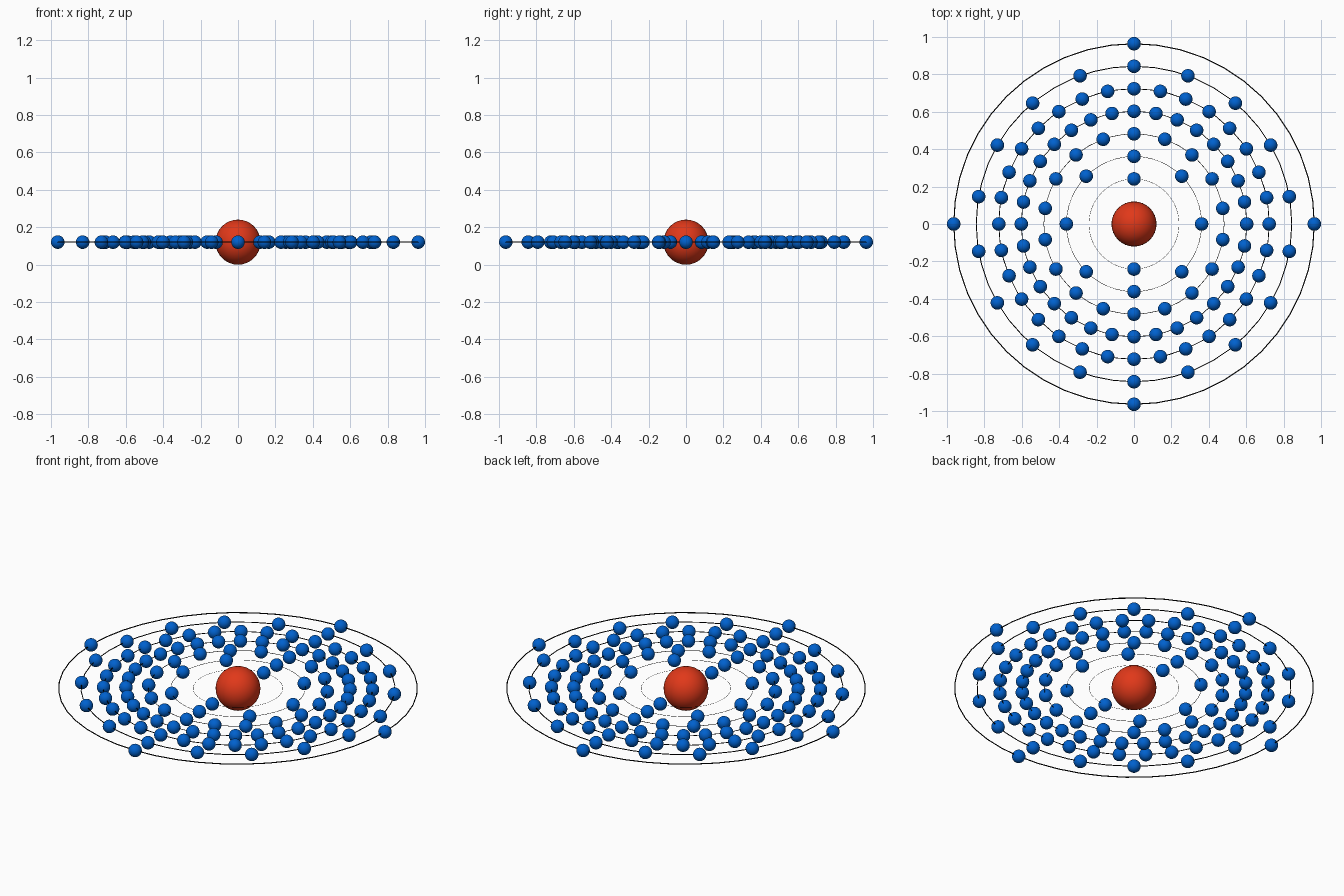
import bpy
from math import sin, cos, pi

if "Cube" in bpy.data.objects:
    bpy.data.objects.remove(bpy.data.objects["Cube"])

U = 1 / 8.3            # nucleus radius, also the spacing between shells
CENTRE_Z = U
SHELLS = [2, 8, 18, 32, 32, 18, 4]


def material(name, color):
    m = bpy.data.materials.new(name)
    m.diffuse_color = color
    m.use_nodes = True
    m.node_tree.nodes["Principled BSDF"].inputs["Base Color"].default_value = m.diffuse_color
    return m


red = material("red", (0.75, 0.04, 0.01, 1))
blue = material("blue", (0.0, 0.12, 0.62, 1))
black = material("black", (0.0, 0.0, 0.0, 1))


def finish(name, mat):
    ob = bpy.context.object
    ob.name = name
    ob.data.name = name
    ob.data.materials.append(mat)
    bpy.ops.object.shade_smooth()
    return ob


# Nucleus
bpy.ops.mesh.primitive_uv_sphere_add(segments=32, ring_count=16, radius=U,
                                     location=(0, 0, CENTRE_Z))
finish("nucleus", red)

# One electron mesh, shared by all electrons
bpy.ops.mesh.primitive_uv_sphere_add(segments=32, ring_count=16, radius=0.3 * U)
master = finish("electron", blue)
electron_mesh = master.data
bpy.data.objects.remove(master)

for k, count in enumerate(SHELLS, start=1):
    radius = U * (k + 1)

    # Thin orbit ring, thicker on the outer shells
    bpy.ops.mesh.primitive_torus_add(major_segments=48, minor_segments=12,
                                     major_radius=radius,
                                     minor_radius=0.003 * radius,
                                     location=(0, 0, CENTRE_Z))
    finish(f"orbit_{k}", black)

    # Evenly spaced electrons, starting at the back
    for i in range(count):
        a = 2 * pi * i / count
        e = bpy.data.objects.new(f"electron_{k}_{i + 1}", electron_mesh)
        e.location = (radius * sin(a), radius * cos(a), CENTRE_Z)
        bpy.context.collection.objects.link(e)
